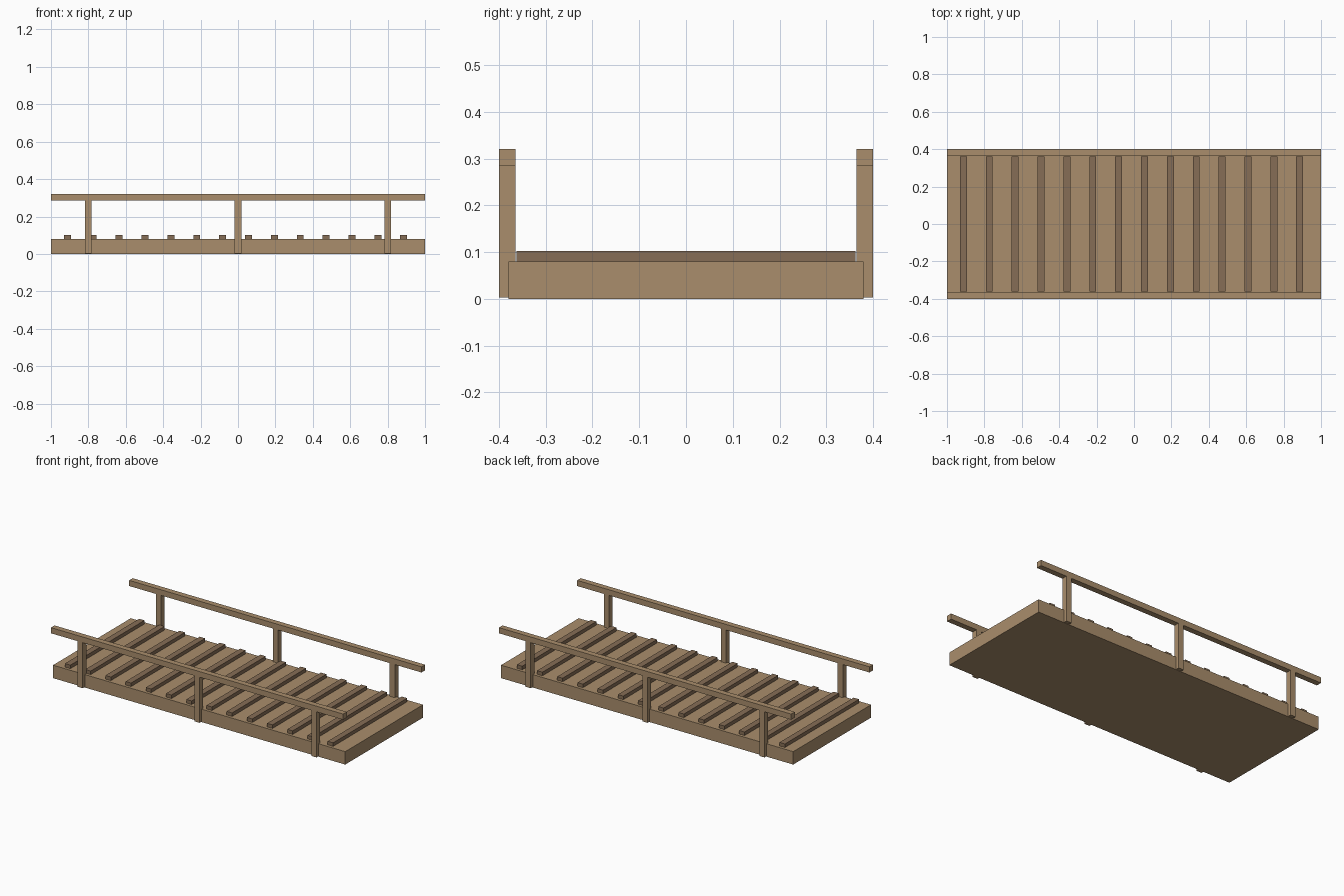
import bpy

cube = bpy.data.objects.get("Cube")
if cube:
    bpy.data.objects.remove(cube, do_unlink=True)


def make_material(name, rgb):
    mat = bpy.data.materials.new(name)
    mat.use_nodes = True
    color = (*rgb, 1.0)
    mat.diffuse_color = color
    mat.node_tree.nodes["Principled BSDF"].inputs["Base Color"].default_value = color
    return mat


light_wood = make_material("light wood", (0.40, 0.27, 0.15))
dark_wood = make_material("dark wood", (0.24, 0.155, 0.092))


def box(name, center, size, mat):
    bpy.ops.mesh.primitive_cube_add(size=1, location=center)
    obj = bpy.context.object
    obj.name = name
    obj.scale = size
    bpy.ops.object.transform_apply(location=False, rotation=False, scale=True)
    obj.data.materials.append(mat)
    return obj


# Walkway deck
DECK_TOP = 0.08
box("deck", (0, 0, DECK_TOP / 2), (2.0, 0.76, DECK_TOP), light_wood)

# Raised cross slats
SLAT_COUNT, SLAT_STEP, SLAT_HEIGHT = 14, 0.1383, 0.022
for i in range(SLAT_COUNT):
    x = -0.912 + i * SLAT_STEP
    box(f"slat_{i + 1}", (x, 0, DECK_TOP + SLAT_HEIGHT / 2),
        (0.037, 0.724, SLAT_HEIGHT), dark_wood)

# Handrails and posts on both sides
BEAM = 0.035
POST_BOTTOM, RAIL_BOTTOM = 0.003, 0.285
for side, sign in (("front", -1), ("back", 1)):
    y = sign * (0.4 - BEAM / 2)
    box(f"{side}_handrail", (0, y, RAIL_BOTTOM + BEAM / 2), (2.0, BEAM, BEAM), light_wood)
    for label, x in (("right", -0.8), ("middle", 0), ("left", 0.8)):
        box(f"{side}_{label}_post", (x, y, (POST_BOTTOM + RAIL_BOTTOM) / 2),
            (BEAM, BEAM, RAIL_BOTTOM - POST_BOTTOM), light_wood)
